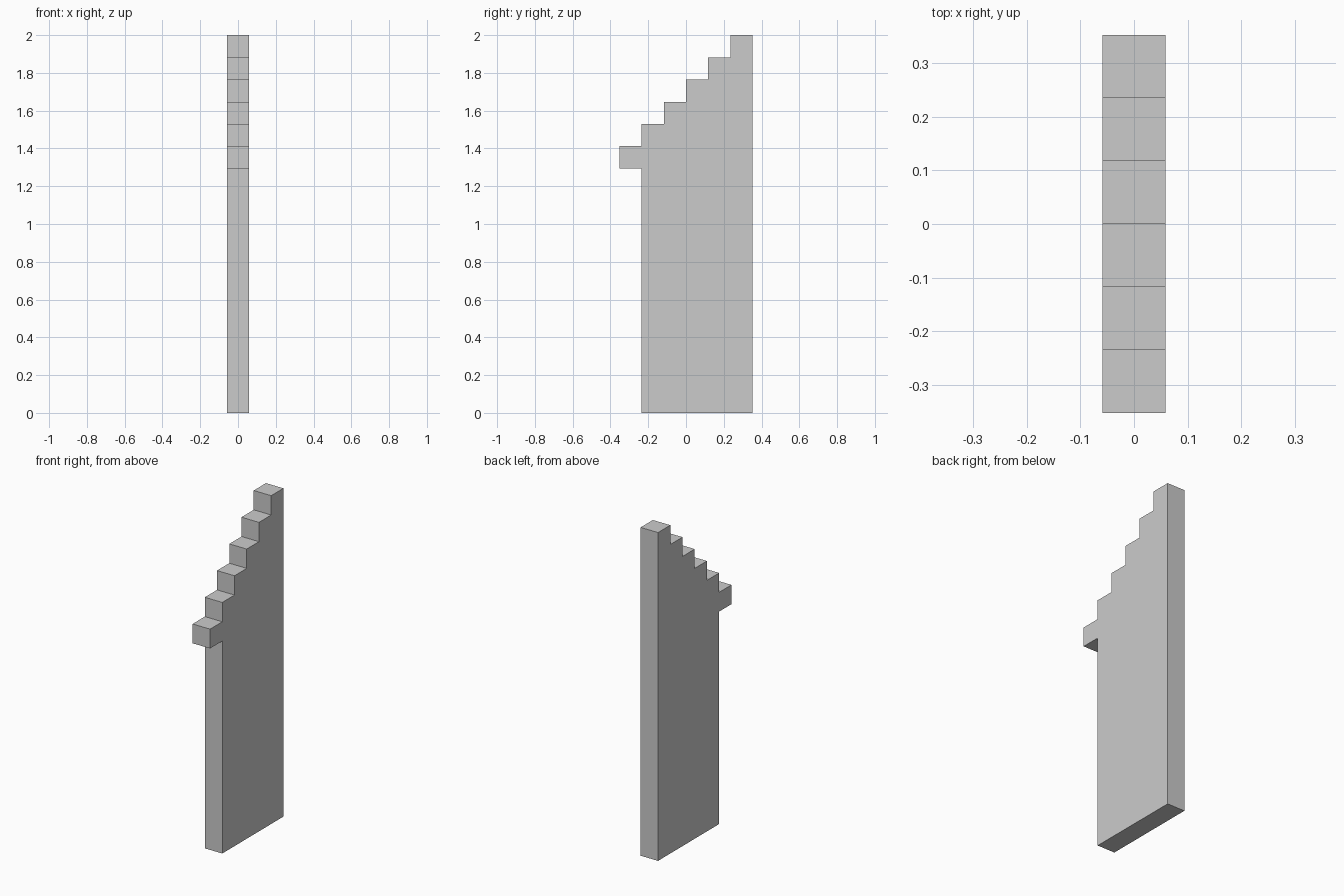
import bpy, bmesh

if "Cube" in bpy.data.objects:
    bpy.data.objects.remove(bpy.data.objects["Cube"])

U = 2 / 17          # one step; the model is 17 steps tall, 6 deep, 1 wide
STEPS = 6

# Side profile (y, z) in step units: base, back edge, then the stairs downwards
profile = [(-2, 0), (3, 0)]
for i in range(STEPS):
    z = 17 - i
    profile += [(3 - i, z), (2 - i, z)]
# Underside of the overhanging lowest step
profile += [(-3, 11), (-2, 11)]

# Extrude the profile across the width
bm = bmesh.new()
face = bm.faces.new([bm.verts.new((-U / 2, y * U, z * U)) for y, z in profile])
ext = bmesh.ops.extrude_face_region(bm, geom=[face])
bmesh.ops.translate(bm, vec=(U, 0, 0),
                    verts=[g for g in ext["geom"] if isinstance(g, bmesh.types.BMVert)])
bmesh.ops.recalc_face_normals(bm, faces=bm.faces)

mesh = bpy.data.meshes.new("stepped_wall")
bm.to_mesh(mesh)
bm.free()
wall = bpy.data.objects.new("stepped_wall", mesh)
bpy.context.collection.objects.link(wall)
